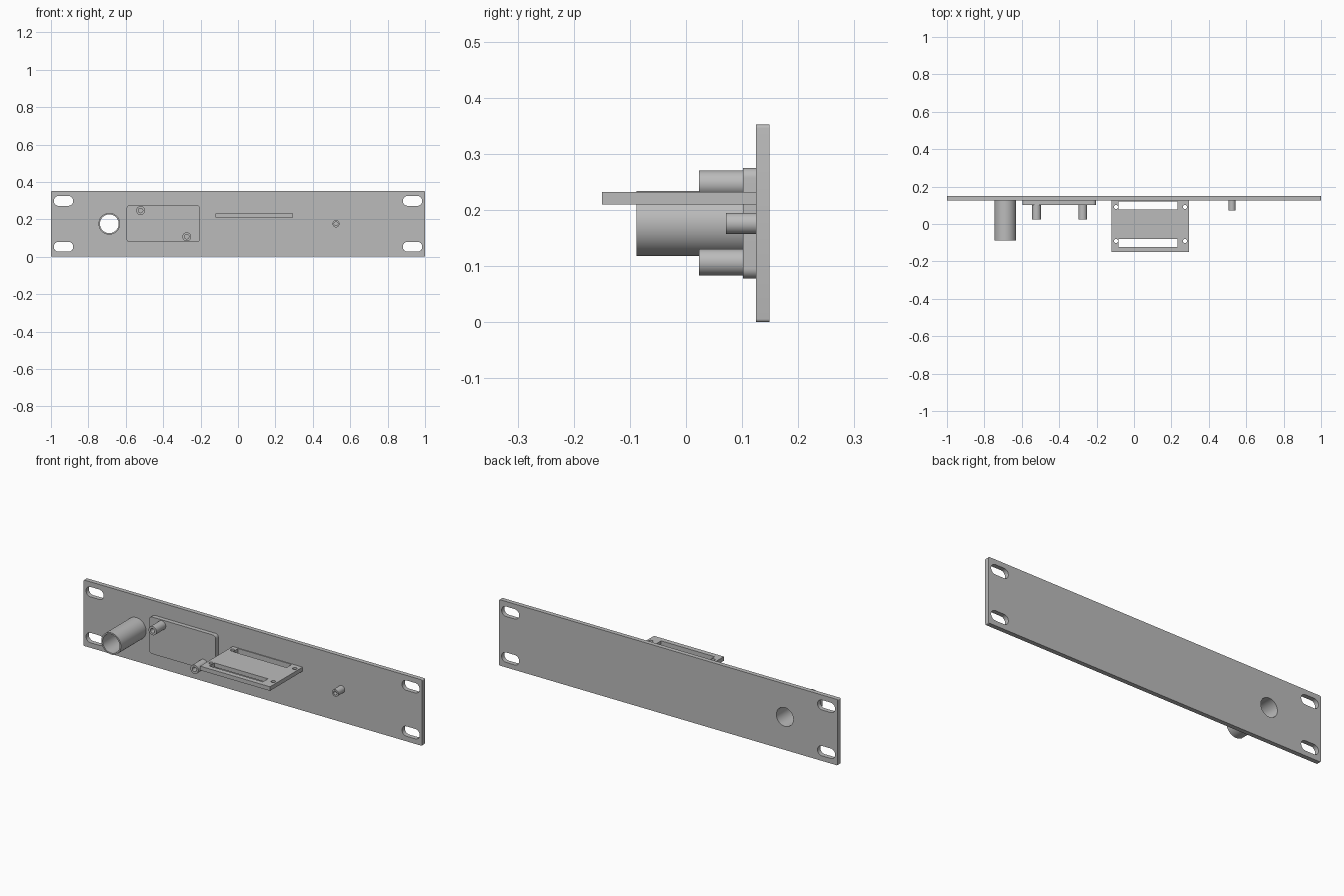
import bpy
import bmesh
from math import cos, sin, pi, radians
from mathutils import Matrix

if "Cube" in bpy.data.objects:
    bpy.data.objects.remove(bpy.data.objects["Cube"])

grey = bpy.data.materials.new("plain grey")
grey.use_nodes = True
COLOUR = (0.5, 0.5, 0.5, 1)
grey.diffuse_color = COLOUR
grey.node_tree.nodes["Principled BSDF"].inputs["Base Color"].default_value = COLOUR


def circle(cx, cy, r, n=48):
    return [(cx + r * cos(2 * pi * i / n), cy + r * sin(2 * pi * i / n)) for i in range(n)]


def rect(x0, x1, y0, y1, r=0.0, n=10):
    """Rectangle outline, with corners of radius r."""
    if r == 0:
        return [(x0, y0), (x1, y0), (x1, y1), (x0, y1)]
    centres = [(x1 - r, y1 - r), (x0 + r, y1 - r), (x0 + r, y0 + r), (x1 - r, y0 + r)]
    return [(cx + r * cos(pi / 2 * (q + i / n)), cy + r * sin(pi / 2 * (q + i / n)))
            for q, (cx, cy) in enumerate(centres) for i in range(n + 1)]


def extrude(name, outlines, a, b, upright=True):
    """Fill the first outline, cut the others out, and extrude from a to b
    along y (upright, outlines in x and z) or along z (outlines in x and y)."""
    curve = bpy.data.curves.new(name, "CURVE")
    curve.dimensions = "2D"
    curve.fill_mode = "BOTH"
    curve.extrude = (b - a) / 2
    for points in outlines:
        spline = curve.splines.new("POLY")
        spline.points.add(len(points) - 1)
        for p, (x, y) in zip(spline.points, points):
            p.co = (x, y, 0, 1)
        spline.use_cyclic_u = True
    temp = bpy.data.objects.new(name + " outline", curve)
    bpy.context.collection.objects.link(temp)
    depsgraph = bpy.context.evaluated_depsgraph_get()
    mesh = bpy.data.meshes.new_from_object(temp.evaluated_get(depsgraph))
    bpy.data.objects.remove(temp)
    bpy.data.curves.remove(curve)

    middle = (a + b) / 2
    if upright:
        move = Matrix.Translation((0, middle, 0)) @ Matrix.Rotation(pi / 2, 4, "X")
    else:
        move = Matrix.Translation((0, 0, middle))
    mesh.transform(move)
    bm = bmesh.new()
    bm.from_mesh(mesh)
    bmesh.ops.remove_doubles(bm, verts=bm.verts, dist=0.00001)
    bmesh.ops.recalc_face_normals(bm, faces=bm.faces)
    bm.to_mesh(mesh)
    bm.free()
    mesh.name = name
    mesh.materials.clear()
    mesh.materials.append(grey)
    obj = bpy.data.objects.new(name, mesh)
    bpy.context.collection.objects.link(obj)
    bpy.ops.object.select_all(action="DESELECT")
    obj.select_set(True)
    bpy.context.view_layer.objects.active = obj
    bpy.ops.object.shade_smooth_by_angle(angle=radians(30))
    return obj


PANEL_FRONT, PANEL_BACK, HEIGHT = 0.125, 0.149, 0.352
MID = HEIGHT / 2
TUBE_X, BORE = -0.688, 0.05

# Rack panel with four mounting slots and the tube opening
slots = [rect(x, x + 0.104, z, z + 0.053, 0.0264)
         for x in (-0.985, 0.881) for z in (0.027, HEIGHT - 0.08)]
extrude("panel", [rect(-1, 1, 0, HEIGHT, 0.006, 4), circle(TUBE_X, MID, BORE)] + slots,
        PANEL_FRONT, PANEL_BACK)

# Open tube
extrude("tube", [circle(TUBE_X, MID, 0.058), circle(TUBE_X, MID, BORE)], -0.088, PANEL_FRONT)

# Raised pad with two hollow standoffs
PAD_FRONT = 0.102
extrude("pad", [rect(-0.596, -0.203, 0.078, 0.275, 0.018)], PAD_FRONT, PANEL_FRONT)
for name, x, z in (("upper_standoff", -0.521, 0.247), ("lower_standoff", -0.274, 0.107)):
    extrude(name, [circle(x, z, 0.0235, 32), circle(x, z, 0.012, 32)], 0.023, PAD_FRONT)

# Small hollow standoff
extrude("small_standoff", [circle(0.524, MID, 0.019, 32), circle(0.524, MID, 0.01, 32)],
        0.071, PANEL_FRONT)

# Horizontal shelf with two windows and four screw holes
windows = [rect(-0.083, 0.233, y, y + 0.043) for y in (-0.123, 0.077)]
holes = [circle(x, y, 0.011, 24) for x in (-0.096, 0.272) for y in (-0.091, 0.091)]
extrude("shelf", [rect(-0.119, 0.294, -0.15, PANEL_FRONT)] + windows + holes,
        0.21, 0.232, upright=False)
